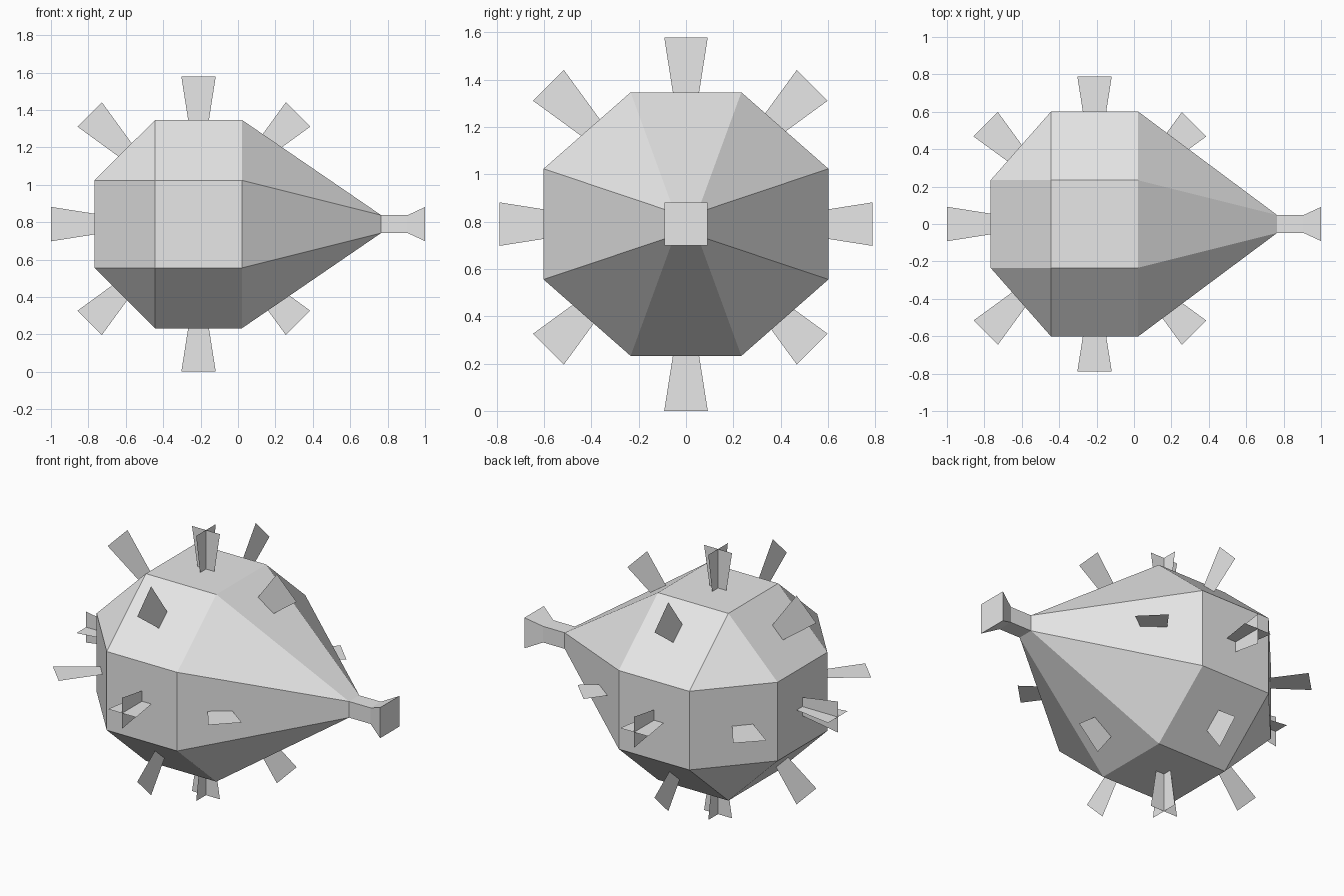
import bpy
import bmesh
import math
from mathutils import Vector

cube = bpy.data.objects.get("Cube")
if cube:
    bpy.data.objects.remove(cube, do_unlink=True)

CENTRE = Vector((-0.211, 0, 0.79))
X, Y, Z = Vector((1, 0, 0)), Vector((0, 1, 0)), Vector((0, 0, 1))

grey = bpy.data.materials.new("plain_grey")
grey.use_nodes = True
grey.diffuse_color = (0.8, 0.8, 0.8, 1)
grey.node_tree.nodes["Principled BSDF"].inputs["Base Color"].default_value = (0.8, 0.8, 0.8, 1)


def finish(bm, name):
    mesh = bpy.data.meshes.new(name)
    bm.to_mesh(mesh)
    bm.free()
    mesh.materials.append(grey)
    obj = bpy.data.objects.new(name, mesh)
    bpy.context.collection.objects.link(obj)
    return obj


def square(x, half):
    return [Vector((x, s * half, CENTRE.z + t * half))
            for s, t in ((-1, -1), (1, -1), (1, 1), (-1, 1))]


# Faceted body: two octagonal rings between a square back and a small square tip
bm = bmesh.new()
points = square(-0.767, 0.234) + square(0.765, 0.048)
for x in (-0.443, 0.021):
    for s in (-1, 1):
        for t in (-1, 1):
            points.append(Vector((x, s * 0.234, CENTRE.z + t * 0.557)))
            points.append(Vector((x, s * 0.602, CENTRE.z + t * 0.234)))
for p in points:
    bm.verts.new(p)
bmesh.ops.convex_hull(bm, input=bm.verts[:])
bmesh.ops.dissolve_limit(bm, angle_limit=math.radians(1), verts=bm.verts[:], edges=bm.edges[:])
bmesh.ops.recalc_face_normals(bm, faces=bm.faces[:])
finish(bm, "body")

# Square snout with a flared, closed end
bm = bmesh.new()
rings = [[bm.verts.new(p) for p in square(x, half)]
         for x, half in ((0.765, 0.048), (0.907, 0.048), (1.0, 0.091))]
for a, b in zip(rings, rings[1:]):
    for i in range(4):
        j = (i + 1) % 4
        bm.faces.new((a[i], a[j], b[j], b[i]))
bm.faces.new(rings[-1])
bmesh.ops.recalc_face_normals(bm, faces=bm.faces[:])
finish(bm, "snout")


def add_fin(bm, tip, out, side):
    """Flat fin that widens outwards to its tip."""
    root = tip - out * 0.28
    corners = (root - side * 0.048, root + side * 0.048,
               tip + side * 0.092, tip - side * 0.092)
    bm.faces.new([bm.verts.new(c) for c in corners])


# Crossed fins on the straight directions
for name, out, side_a, side_b in (("top", Z, X, Y), ("bottom", -Z, X, Y),
                                  ("front", -Y, X, Z), ("back", Y, X, Z),
                                  ("right", -X, Y, Z)):
    bm = bmesh.new()
    for side in (side_a, side_b):
        add_fin(bm, CENTRE + out * 0.789, out, side)
    finish(bm, name + "_crossed_fin")

# Single fins on the diagonals of each main plane
SHIFT = Vector((-0.025, -0.024, 0.029))
for name, u, v in (("lengthwise", X, Z), ("crosswise", Y, Z), ("level", X, Y)):
    bm = bmesh.new()
    for s in (-1, 1):
        for t in (-1, 1):
            out = (u * s + v * t).normalized()
            side = (u * s - v * t).normalized()
            offset = u * SHIFT.dot(u) + v * SHIFT.dot(v)
            tip = CENTRE + (u * s + v * t) * 0.557 + offset
            add_fin(bm, tip, out, side)
    finish(bm, name + "_diagonal_fins")
